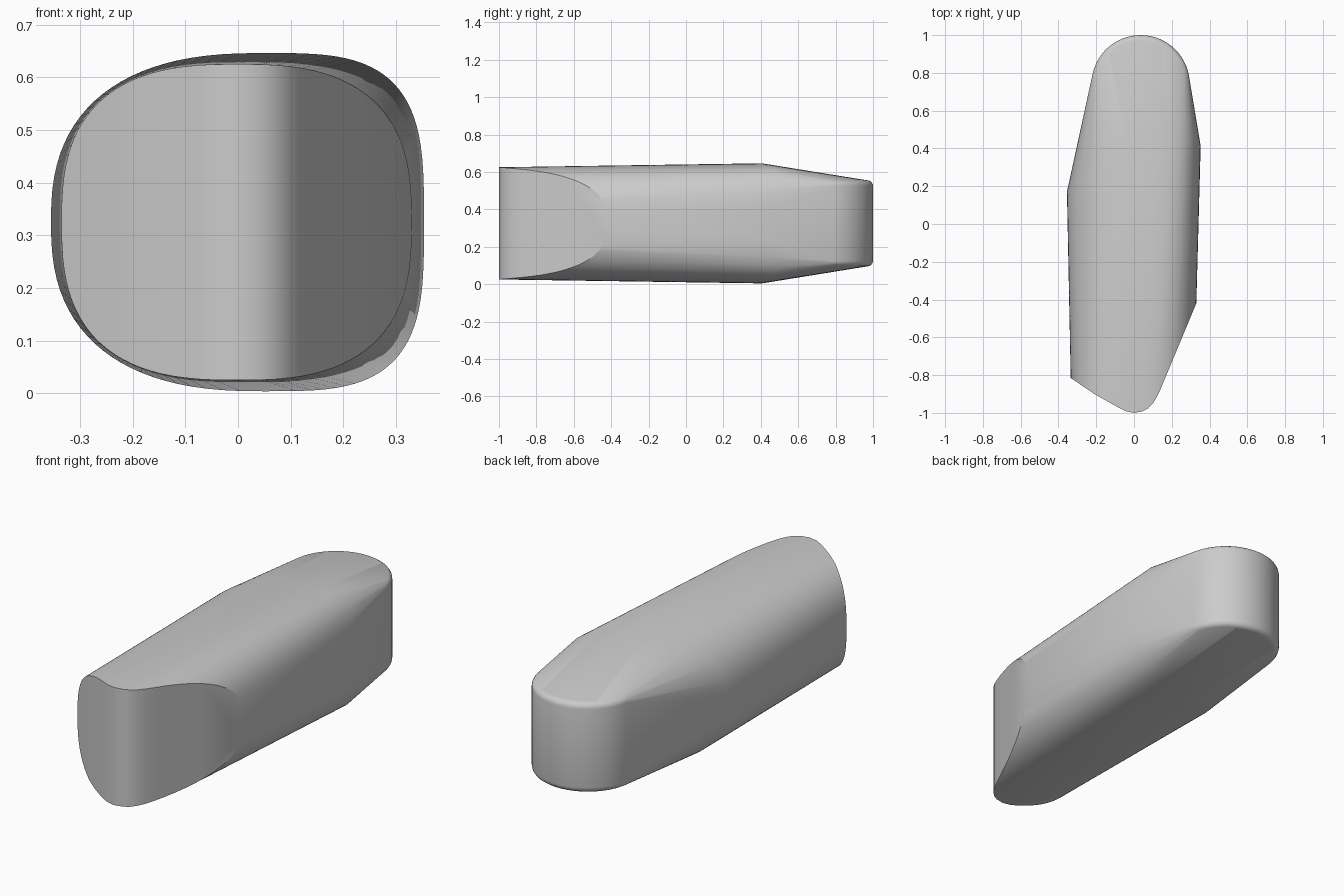
import bpy, bmesh, math

cube = bpy.data.objects.get("Cube")
if cube:
    bpy.data.objects.remove(cube, do_unlink=True)

SEGMENTS = 96


def interpolate(path, x):
    """Height of a polyline path at x."""
    for (x0, y0), (x1, y1) in zip(path, path[1:]):
        if x <= x1:
            return y0 + (y1 - y0) * (x - x0) / (x1 - x0)
    return path[-1][1]


def section(centre, left, right, height, left_power, right_power, path):
    """Rounded cross-section whose points slide along y to follow the path."""
    points = []
    for i in range(SEGMENTS):
        a = 2 * math.pi * i / SEGMENTS
        c, s = math.cos(a), math.sin(a)
        width, power = (right, right_power) if c > 0 else (left, left_power)
        x = centre + math.copysign(width * abs(c) ** (2 / power), c)
        z = 0.325 + math.copysign(height * abs(s) ** (2 / power), s)
        points.append((x, interpolate(path, x), z))
    return points


def disc(radius, z):
    """Ring of the rounded back end."""
    turns = [2 * math.pi * i / 64 for i in range(64)]
    return [(0.035 + radius * math.cos(a), 0.74 + radius * math.sin(a), z) for a in turns]


# Plan outlines of the wedge nose and of the rear shoulder
nose = [(-0.335, -0.815), (-0.21, -0.9), (-0.08, -0.973), (-0.04, -0.993), (0, -1),
        (0.04, -0.994), (0.075, -0.977), (0.105, -0.945), (0.13, -0.9), (0.33, -0.42)]
shoulder = [(-0.355, 0.17), (-0.22, 0.26), (-0.1, 0.33), (0, 0.39), (0.05, 0.405),
            (0.15, 0.41), (0.22, 0.44), (0.28, 0.47), (0.32, 0.46), (0.355, 0.41)]

points = section(0, 0.335, 0.33, 0.3, 2.7, 2.7, nose)
points += section(0.05, 0.405, 0.303, 0.321, 2.5, 3.4, shoulder)

# Back end with a small rounded rim, top and bottom
for i in range(5):
    a = math.pi / 2 * i / 4
    rise = 0.2 + 0.03 * math.sin(a)
    radius = 0.23 + 0.03 * math.cos(a)
    points += disc(radius, 0.325 + rise) + disc(radius, 0.325 - rise)

# Wrap one convex skin around the sections
bm = bmesh.new()
for p in points:
    bm.verts.new(p)
hull = bmesh.ops.convex_hull(bm, input=bm.verts[:])
spare = {g for g in hull["geom_interior"] + hull["geom_unused"] if isinstance(g, bmesh.types.BMVert)}
bmesh.ops.delete(bm, geom=list(spare), context="VERTS")
bmesh.ops.recalc_face_normals(bm, faces=bm.faces[:])
mesh = bpy.data.meshes.new("tapered_body")
bm.to_mesh(mesh)
bm.free()
body = bpy.data.objects.new("tapered_body", mesh)
bpy.context.collection.objects.link(body)

# Plain grey finish
grey = bpy.data.materials.new("plain_grey")
grey.use_nodes = True
colour = (0.6, 0.6, 0.6, 1)
grey.diffuse_color = colour
grey.node_tree.nodes["Principled BSDF"].inputs["Base Color"].default_value = colour
mesh.materials.append(grey)

bpy.ops.object.select_all(action="DESELECT")
body.select_set(True)
bpy.context.view_layer.objects.active = body
bpy.ops.object.shade_smooth_by_angle(angle=math.radians(25))
